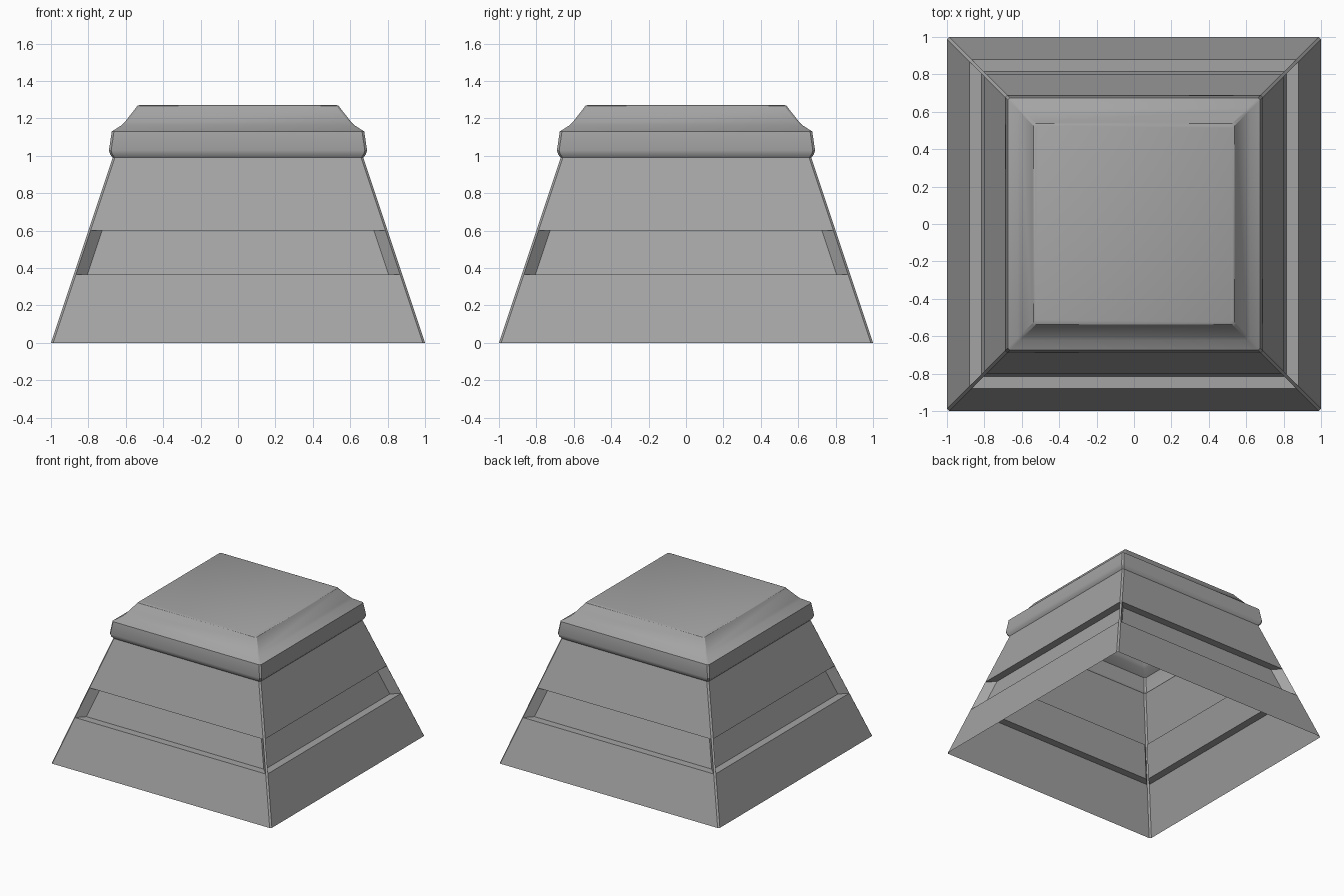
import bpy
import bmesh
import math

cube = bpy.data.objects.get("Cube")
if cube:
    bpy.data.objects.remove(cube)

# Single grey material
GREY = (0.37, 0.37, 0.37, 1.0)
grey = bpy.data.materials.new("plain grey")
grey.use_nodes = True
grey.diffuse_color = GREY
grey.node_tree.nodes["Principled BSDF"].inputs["Base Color"].default_value = GREY

CHAMFER = 0.012


def add_ring(bm, r, z, c=CHAMFER):
    """Square ring with narrowly chamfered corners, counter-clockwise."""
    s = r - c
    points = [(-s, -r), (s, -r), (r, -s), (r, s), (s, r), (-s, r), (-r, s), (-r, -s)]
    return [bm.verts.new((x, y, z)) for x, y in points]


def skin(bm, lower, upper):
    """Join two rings; the even faces are the broad sides."""
    n = len(lower)
    return [bm.faces.new((lower[i], lower[(i + 1) % n], upper[(i + 1) % n], upper[i]))
            for i in range(n)]


def finish(bm, name):
    mesh = bpy.data.meshes.new(name)
    bm.to_mesh(mesh)
    bm.free()
    mesh.materials.append(grey)
    obj = bpy.data.objects.new(name, mesh)
    bpy.context.collection.objects.link(obj)
    return obj


# Hollow tapered body, open underneath, with a recessed band on each side
bm = bmesh.new()
rings = [add_ring(bm, 1 - z / 3, z) for z in (0, 0.365, 0.60, 0.99)]
skin(bm, rings[0], rings[1])
band = skin(bm, rings[1], rings[2])
skin(bm, rings[2], rings[3])

# Push the band sides inward, leaving a thin fin at each corner
floors = bmesh.ops.extrude_discrete_faces(bm, faces=band[::2])["faces"]
for vert in {v for face in floors for v in face.verts}:
    r = max(abs(vert.co.x), abs(vert.co.y))
    scale = (r - 0.062) / r
    vert.co.x *= scale
    vert.co.y *= scale
finish(bm, "tapered_body")

# Moulded cap with a flat top
profile = [(0.67, 0.99), (0.684, 1.008), (0.69, 1.03), (0.675, 1.13),
           (0.62, 1.165), (0.604, 1.182), (0.547, 1.255), (0.538, 1.267), (0.525, 1.272)]
bm = bmesh.new()
rings = [add_ring(bm, r, z) for r, z in profile]
for lower, upper in zip(rings, rings[1:]):
    skin(bm, lower, upper)
bm.faces.new(rings[-1])
cap = finish(bm, "moulded_cap")

# Soften the cap moulding while keeping its main edges
bpy.ops.object.select_all(action='DESELECT')
cap.select_set(True)
bpy.context.view_layer.objects.active = cap
bpy.ops.object.shade_smooth_by_angle(angle=math.radians(32))
